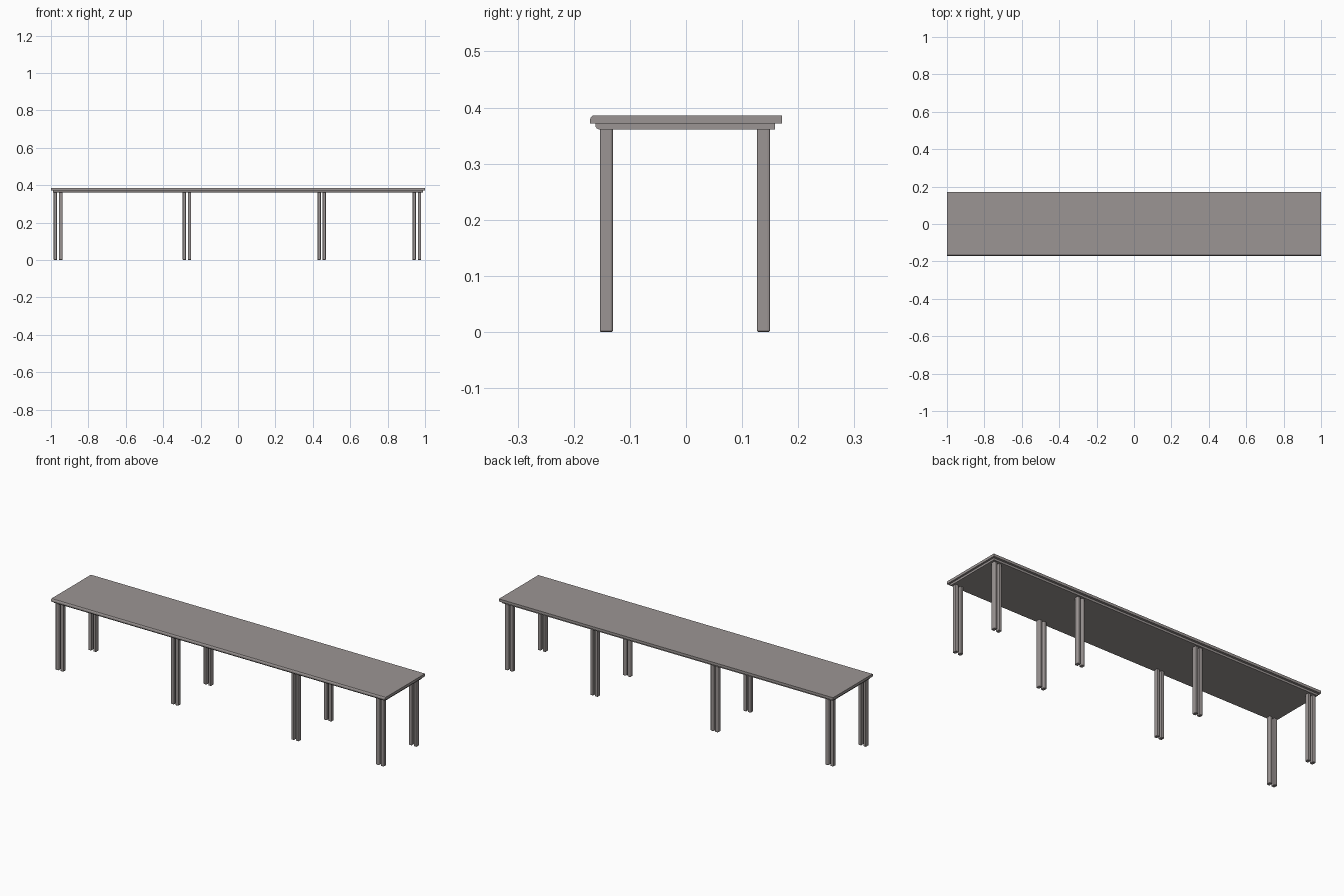
import bpy, bmesh

if "Cube" in bpy.data.objects:
    bpy.data.objects.remove(bpy.data.objects["Cube"])

mat = bpy.data.materials.new("warm grey")
mat.diffuse_color = (0.33, 0.30, 0.295, 1)
mat.use_nodes = True
mat.node_tree.nodes["Principled BSDF"].inputs["Base Color"].default_value = mat.diffuse_color


def finish(name, bm):
    bmesh.ops.recalc_face_normals(bm, faces=bm.faces)
    me = bpy.data.meshes.new(name)
    bm.to_mesh(me)
    bm.free()
    me.materials.append(mat)
    ob = bpy.data.objects.new(name, me)
    bpy.context.collection.objects.link(ob)
    return ob


def slab(name, profile, x0, x1):
    """Extrude a y-z profile along x."""
    bm = bmesh.new()
    face = bm.faces.new([bm.verts.new((x0, y, z)) for y, z in profile])
    ext = bmesh.ops.extrude_face_region(bm, geom=[face])
    verts = [v for v in ext["geom"] if isinstance(v, bmesh.types.BMVert)]
    bmesh.ops.translate(bm, verts=verts, vec=(x1 - x0, 0, 0))
    return finish(name, bm)


# Top board, eased along its front upper edge
slab("table_top", [(-0.171, 0.372), (0.171, 0.372), (0.171, 0.386),
                   (-0.166, 0.386), (-0.1695, 0.383), (-0.171, 0.379)], -1, 1)

# Smaller board beneath, eased along its front lower edge
slab("under_board", [(-0.161, 0.372), (-0.161, 0.366), (-0.159, 0.363),
                     (-0.155, 0.361), (0.159, 0.361), (0.159, 0.372)], -0.99, 0.99)


def leg(name, x, y):
    w, d, h = 0.018, 0.023, 0.361
    bm = bmesh.new()
    bmesh.ops.create_cube(bm, size=1)
    bmesh.ops.scale(bm, verts=bm.verts, vec=(w, d, h))
    bmesh.ops.translate(bm, verts=bm.verts, vec=(x, y, h / 2))
    upright = [e for e in bm.edges if abs(e.verts[0].co.z - e.verts[1].co.z) > 0.1]
    bmesh.ops.bevel(bm, geom=upright, offset=0.004, segments=3, profile=0.5, affect='EDGES')
    foot = [e for e in bm.edges if max(v.co.z for v in e.verts) < 0.001]
    bmesh.ops.bevel(bm, geom=foot, offset=0.002, segments=1, affect='EDGES')
    return finish(name, bm)


# Paired legs at four stations, front and back
for i, cx in enumerate((-0.962, -0.273, 0.447, 0.956)):
    half = 0.0145 if i not in (1, 2) else 0.0135
    for side, y in (("front", -0.142), ("back", 0.138)):
        for tag, s in (("left", -1), ("right", 1)):
            leg(f"{side}_leg_{i + 1}_{tag}", cx + s * half, y)
